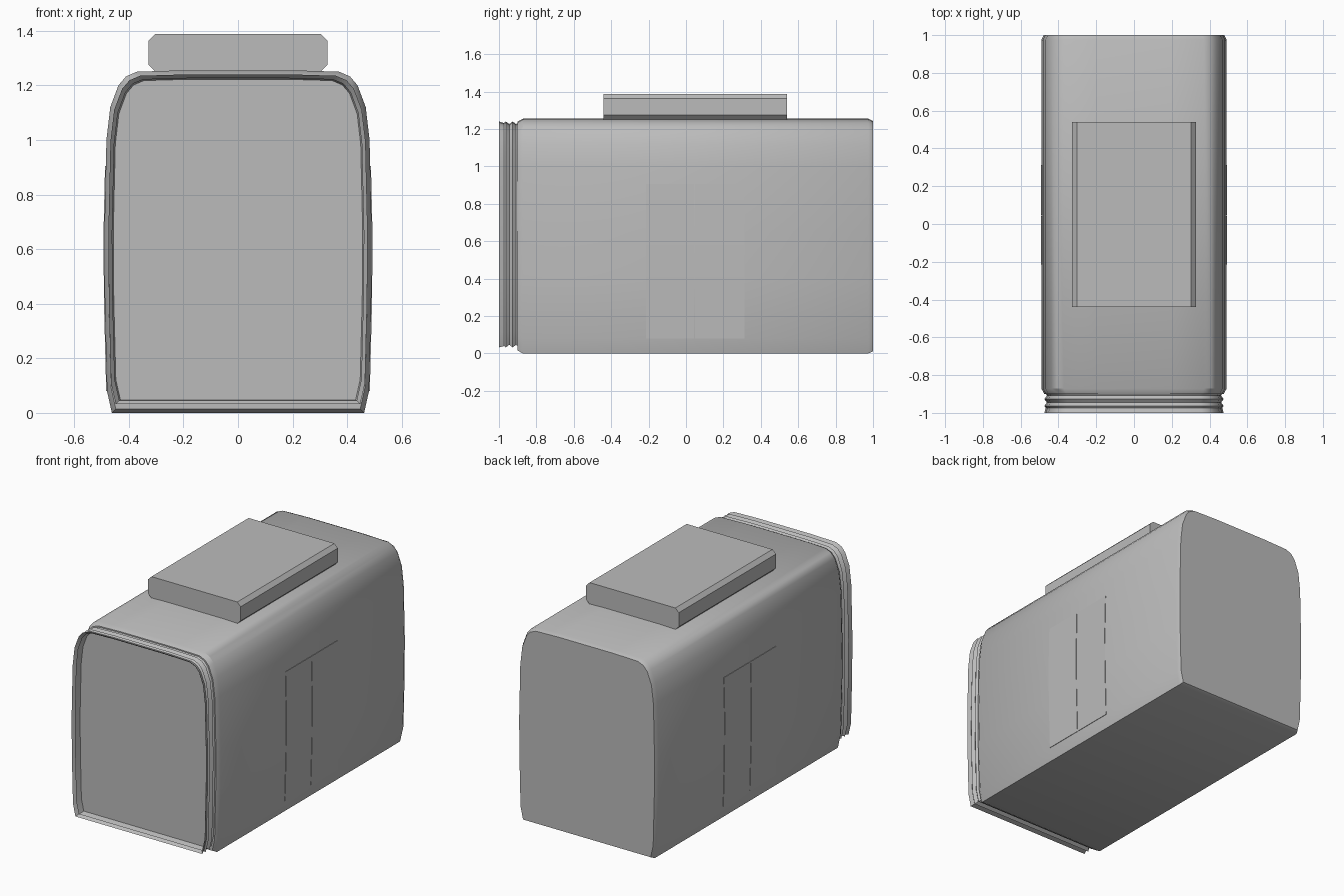
import bpy, bmesh, math

cube = bpy.data.objects.get("Cube")
if cube:
    bpy.data.objects.remove(cube, do_unlink=True)

HALF_W, HEIGHT = 0.49, 1.255
# Right half of the body cross-section, from the floor up to the roof
SIDE = [(0.462, 0.0), (0.48, 0.08), (0.488, 0.4), (0.49, 0.65), (0.482, 1.0),
        (0.468, 1.12), (0.438, 1.2), (0.41, 1.233), (0.37, 1.25), (0.2, HEIGHT)]
SECTION = SIDE + [(-x, z) for x, z in reversed(SIDE)]

grey = bpy.data.materials.new("grey")
grey.use_nodes = True
colour = (0.5, 0.5, 0.5, 1)
grey.diffuse_color = colour
grey.node_tree.nodes["Principled BSDF"].inputs["Base Color"].default_value = colour


def inset(points, d, lift=0.0):
    """Shrink the body section by d on each side, raising its floor by lift."""
    k = (HALF_W - d) / HALF_W
    return [(x * k, d + lift + z * (HEIGHT - 2 * d - lift) / HEIGHT) for x, z in points]


def loft(name, rings, cap_start=True, cap_end=True):
    """Join (y, section) rings into a smooth-sided tube."""
    bm = bmesh.new()
    loops = [[bm.verts.new((x, y, z)) for x, z in sec] for y, sec in rings]
    n = len(loops[0])
    for a, b in zip(loops, loops[1:]):
        for i in range(n):
            j = (i + 1) % n
            bm.faces.new((a[i], a[j], b[j], b[i]))
    if cap_start:
        bm.faces.new(loops[0])
    if cap_end:
        bm.faces.new(loops[-1])
    bmesh.ops.recalc_face_normals(bm, faces=bm.faces)
    mesh = bpy.data.meshes.new(name)
    bm.to_mesh(mesh)
    bm.free()
    mesh.materials.append(grey)
    obj = bpy.data.objects.new(name, mesh)
    bpy.context.collection.objects.link(obj)
    bpy.ops.object.select_all(action="DESELECT")
    obj.select_set(True)
    bpy.context.view_layer.objects.active = obj
    bpy.ops.object.shade_smooth_by_angle(angle=math.radians(32))
    return obj


# Carriage body with narrow bevels at both ends
loft("body", [(-0.9, inset(SECTION, 0.015)), (-0.872, SECTION),
              (0.975, SECTION), (1.0, inset(SECTION, 0.012))])

# Pleated gangway, folding back inside to a recessed end panel
pleats = [(-0.89 - 0.11 * i / 6, inset(SECTION, 0.015 if i % 2 == 0 else 0.029, 0.017))
          for i in range(7)]
pleats.append((-0.94, inset(SECTION, 0.033, 0.015)))
loft("gangway_bellows", pleats, cap_start=False)

# Roof unit with chamfered long edges
w, low, high, c = 0.327, 1.25, 1.388, 0.024
half = [(w - c, low), (w, low + c), (w, high - c), (w - c, high)]
unit = half + [(-x, z) for x, z in reversed(half)]
loft("roof_unit", [(-0.44, unit), (0.54, unit)])


# Two thin door leaves on each side, following the curved wall
def wall_x(z):
    for (x0, z0), (x1, z1) in zip(SIDE, SIDE[1:]):
        if z <= z1:
            return x0 + (x1 - x0) * (z - z0) / (z1 - z0)


heights = [0.08, 0.4, 0.65, 0.905]
for side, label in ((1, "left"), (-1, "right")):
    leaf = [(side * (wall_x(z) + 0.003), z) for z in heights]
    leaf += [(side * (wall_x(z) - 0.004), z) for z in reversed(heights)]
    for part, y0, y1 in (("front", -0.215, 0.043), ("rear", 0.047, 0.312)):
        loft(f"{label}_door_{part}_leaf", [(y0, leaf), (y1, leaf)])
